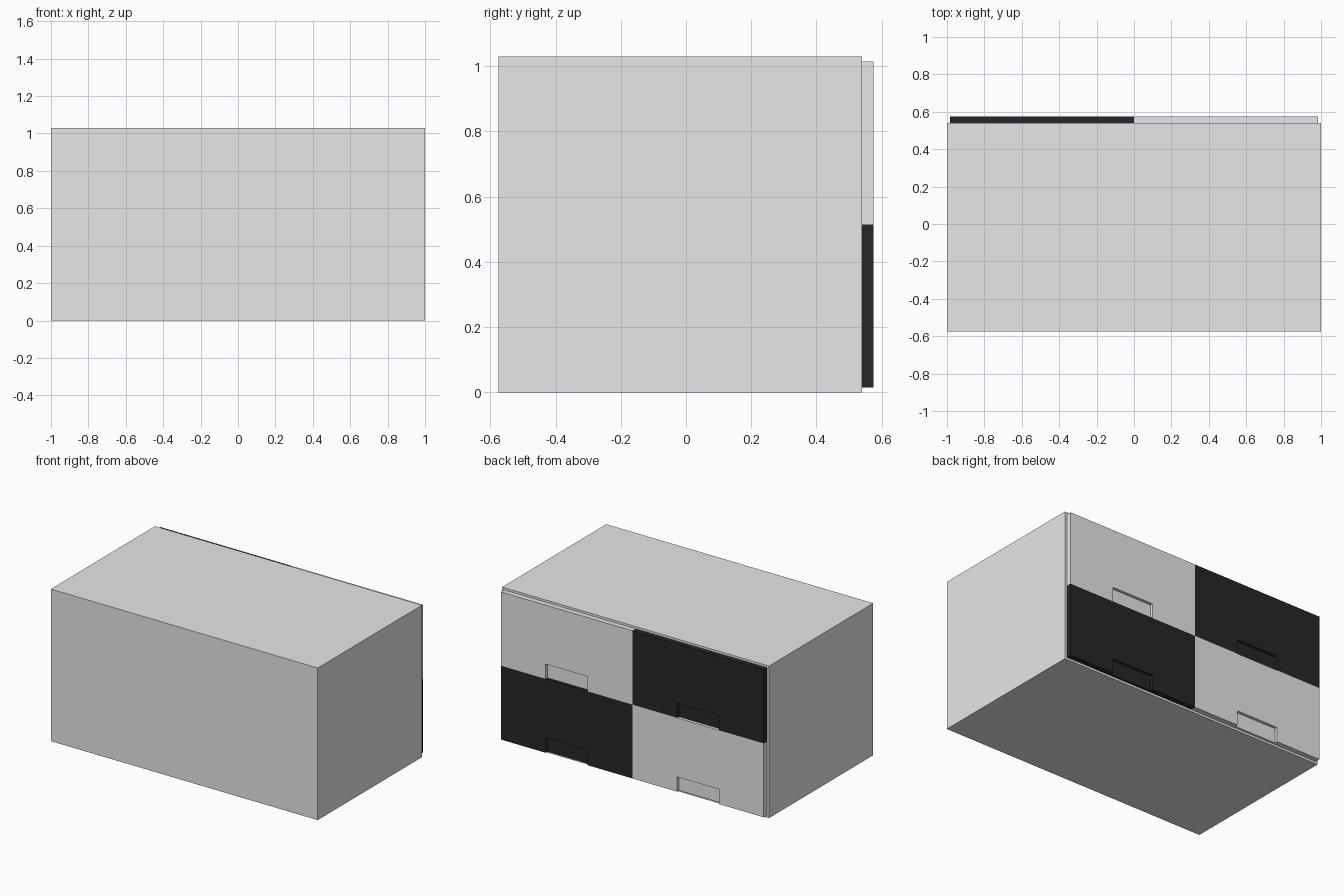
import bpy, bmesh

if "Cube" in bpy.data.objects:
    bpy.data.objects.remove(bpy.data.objects["Cube"])


def material(name, value):
    m = bpy.data.materials.new(name)
    m.diffuse_color = (value, value, value, 1)
    m.use_nodes = True
    m.node_tree.nodes["Principled BSDF"].inputs["Base Color"].default_value = m.diffuse_color
    return m


light = material("light_grey", 0.8)
dark = material("near_black", 0.02)


def finish(name, bm, mat):
    bmesh.ops.recalc_face_normals(bm, faces=bm.faces)
    mesh = bpy.data.meshes.new(name)
    bm.to_mesh(mesh)
    bm.free()
    mesh.materials.append(mat)
    obj = bpy.data.objects.new(name, mesh)
    bpy.context.collection.objects.link(obj)
    return obj


def prism(bm, outline, y0, y1):
    """Extrude an x-z outline from y0 to y1."""
    face = bm.faces.new([bm.verts.new((x, y0, z)) for x, z in outline])
    geom = bmesh.ops.extrude_face_region(bm, geom=[face])["geom"]
    verts = [g for g in geom if isinstance(g, bmesh.types.BMVert)]
    bmesh.ops.translate(bm, verts=verts, vec=(0, y1 - y0, 0))


def rectangle(x0, x1, z0, z1):
    return [(x0, z0), (x1, z0), (x1, z1), (x0, z1)]


BACK, FACE = 0.54, 0.575      # cabinet back and drawer face
NOTCH_Y = 0.555               # floor of the finger notch
W, H = 0.985, 0.50            # drawer width and height
NOTCH_W, NOTCH_H = 0.157, 0.10

# Cabinet body
bm = bmesh.new()
prism(bm, rectangle(-1, 1, 0, 1.03), -FACE, BACK)
finish("cabinet_body", bm, light)

# Four drawer fronts in a checker pattern, each with a finger notch at the bottom
for col, x0 in enumerate((-W, 0)):
    for row, z0 in enumerate((0.015, 0.515)):
        x1, z1, cx = x0 + W, z0 + H, x0 + W / 2
        a, b, top = cx - NOTCH_W, cx + NOTCH_W, z0 + NOTCH_H
        bm = bmesh.new()
        prism(bm, rectangle(x0, x1, z0, z1), BACK, NOTCH_Y)
        prism(bm, [(x0, z0), (a, z0), (a, top), (b, top), (b, z0),
                   (x1, z0), (x1, z1), (x0, z1)], NOTCH_Y, FACE)
        # drop the hidden faces where the two layers meet
        inner = [f for f in bm.faces
                 if len(f.verts) == 8 and abs(f.calc_center_median().y - NOTCH_Y) < 1e-4]
        bmesh.ops.delete(bm, geom=inner, context='FACES_ONLY')
        finish(f"drawer_front_{col}_{row}", bm, light if col == row else dark)
